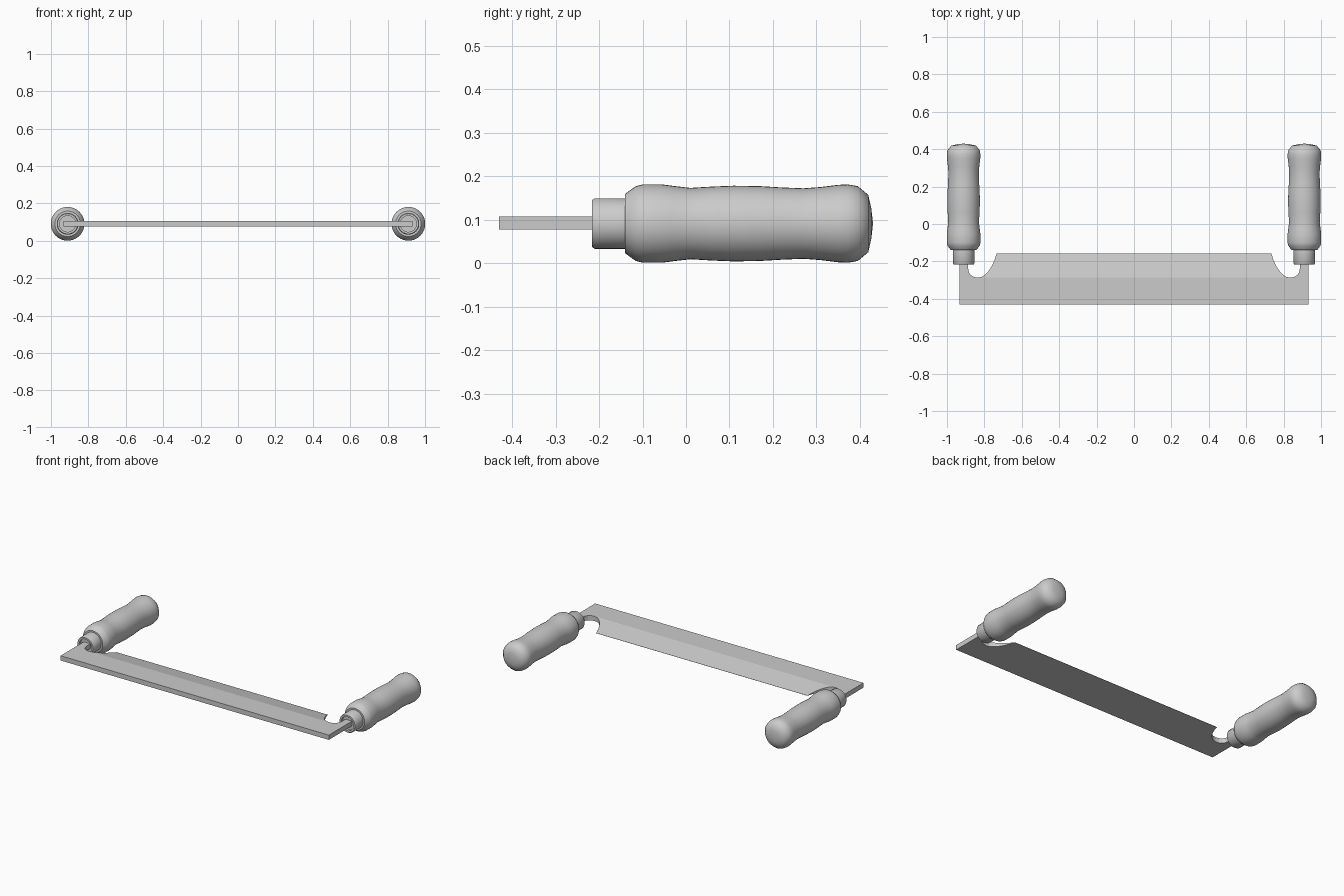
import bpy, bmesh, math
from mathutils import Matrix, Vector

cube = bpy.data.objects.get("Cube")
if cube:
    bpy.data.objects.remove(cube, do_unlink=True)

grey = bpy.data.materials.new("plain grey")
grey.use_nodes = True
grey.diffuse_color = (0.6, 0.6, 0.6, 1)
grey.node_tree.nodes["Principled BSDF"].inputs["Base Color"].default_value = (0.6, 0.6, 0.6, 1)

AXIS_X, AXIS_Z = 0.911, 0.091
BOTTOM, TOP = 0.077, 0.107
FRONT, EDGE, BEVEL = -0.43, -0.157, -0.287


def finish(bm, name, angle=None):
    bmesh.ops.recalc_face_normals(bm, faces=bm.faces)
    mesh = bpy.data.meshes.new(name)
    bm.to_mesh(mesh)
    bm.free()
    mesh.materials.append(grey)
    obj = bpy.data.objects.new(name, mesh)
    bpy.context.collection.objects.link(obj)
    if angle:
        bpy.ops.object.select_all(action='DESELECT')
        obj.select_set(True)
        bpy.context.view_layer.objects.active = obj
        bpy.ops.object.shade_smooth_by_angle(angle=math.radians(angle))
    return obj


def lathe(name, profile, x, closed=False, angle=40, steps=40):
    """Turn (radius, y) points around the handle axis."""
    bm = bmesh.new()
    verts = [bm.verts.new((r, y, 0)) for r, y in profile]
    pairs = list(zip(verts, verts[1:]))
    if closed:
        pairs.append((verts[-1], verts[0]))
    edges = [bm.edges.new(p) for p in pairs]
    bmesh.ops.spin(bm, geom=verts + edges, cent=(0, 0, 0), axis=(0, 1, 0),
                   angle=math.tau, steps=steps)
    bmesh.ops.remove_doubles(bm, verts=bm.verts, dist=1e-4)
    bmesh.ops.translate(bm, verts=bm.verts, vec=(x, 0, AXIS_Z))
    return finish(bm, name, angle)


# Blade outline: straight front, round notches and a tang at each end
notch = [(0.735, EDGE), (0.744, -0.188), (0.758, -0.22), (0.775, -0.248),
         (0.795, -0.27), (0.815, -0.283), (0.835, -0.287), (0.855, -0.284),
         (0.872, -0.274), (0.883, -0.258), (0.887, -0.235), (0.887, -0.19)]
half = notch + [(0.933, -0.19), (0.933, FRONT)]
outline = half + [(-x, y) for x, y in reversed(half)]

bm = bmesh.new()
base = bm.faces.new([bm.verts.new((x, y, BOTTOM)) for x, y in outline])
raised = bmesh.ops.extrude_face_region(bm, geom=[base])["geom"]
bmesh.ops.translate(bm, vec=(0, 0, TOP - BOTTOM),
                    verts=[g for g in raised if isinstance(g, bmesh.types.BMVert)])

# Ground bevel: the top slopes down to the cutting edge between the notches
bmesh.ops.bisect_plane(bm, geom=bm.verts[:] + bm.edges[:] + bm.faces[:],
                       plane_co=(0, BEVEL + 0.001, 0), plane_no=(0, 1, 0))
for v in bm.verts:
    if v.co.z > BOTTOM + 0.01 and v.co.y > BEVEL and abs(v.co.x) < 0.83:
        fall = (v.co.y - BEVEL) / (EDGE - BEVEL)
        v.co.z = TOP - (TOP - BOTTOM - 0.001) * fall
bmesh.ops.triangulate(bm, faces=[f for f in bm.faces if len(f.verts) > 4])
finish(bm, "blade")

# Turned grips with hollow ferrules
grip = [(0, -0.14), (0.068, -0.14), (0.075, -0.131), (0.086, -0.115),
        (0.09, -0.10), (0.09, -0.055), (0.086, -0.025), (0.082, 0.01),
        (0.085, 0.06), (0.087, 0.11), (0.086, 0.17), (0.083, 0.22),
        (0.081, 0.27), (0.084, 0.31), (0.089, 0.35), (0.09, 0.372),
        (0.086, 0.395), (0.066, 0.419), (0.035, 0.426), (0, 0.43)]
ferrule = [(0.054, -0.216), (0.058, -0.21), (0.058, -0.138),
           (0.043, -0.138), (0.043, -0.216)]

for side, x in (("left", AXIS_X), ("right", -AXIS_X)):
    lathe(side + "_grip", grip, x)
    lathe(side + "_ferrule", ferrule, x, closed=True)
    # Plug inside the ferrule that holds the tang
    lathe(side + "_plug", [(0, -0.2), (0.044, -0.2), (0.044, -0.138), (0, -0.138)], x)
